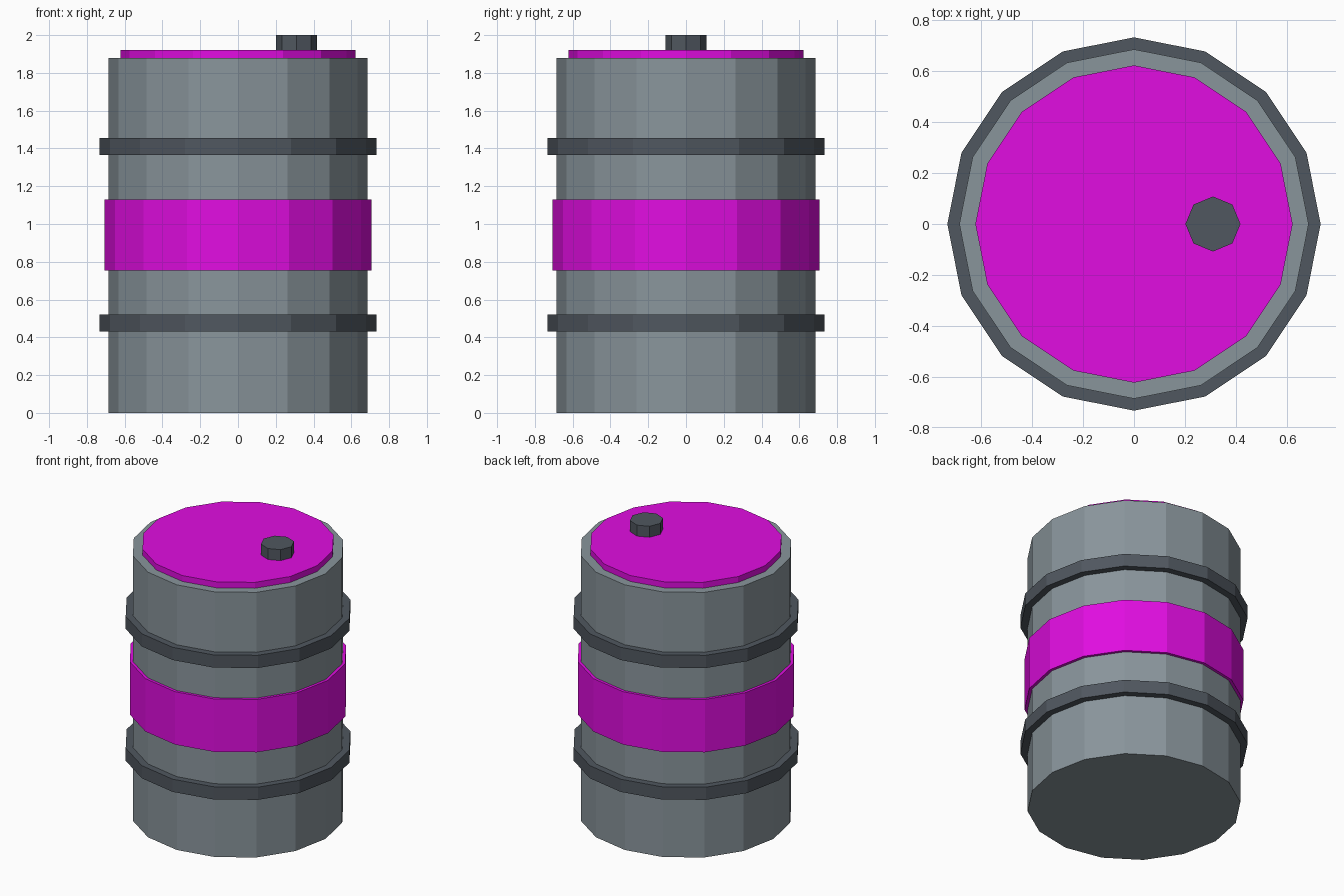
import bpy

cube = bpy.data.objects.get("Cube")
if cube:
    bpy.data.objects.remove(cube, do_unlink=True)


def material(name, color):
    m = bpy.data.materials.new(name)
    m.use_nodes = True
    m.diffuse_color = (*color, 1)
    m.node_tree.nodes["Principled BSDF"].inputs["Base Color"].default_value = (*color, 1)
    return m


steel = material("steel_grey", (0.25, 0.30, 0.33))
dark = material("dark_grey", (0.08, 0.095, 0.115))
magenta = material("magenta", (0.75, 0.004, 0.75))


def drum(name, radius, bottom, top, mat, sides=16, x=0.0):
    """Flat-shaded upright prism between two heights."""
    bpy.ops.mesh.primitive_cylinder_add(
        vertices=sides, radius=radius, depth=top - bottom,
        location=(x, 0, (bottom + top) / 2))
    ob = bpy.context.object
    ob.name = ob.data.name = name
    ob.data.materials.append(mat)
    return ob


# Barrel shell and painted middle band
drum("barrel_body", 0.686, 0.0, 1.88, steel)
drum("middle_band", 0.706, 0.755, 1.13, magenta)

# Reinforcing hoops
for name, z in (("lower_hoop", 0.43), ("upper_hoop", 1.365)):
    drum(name, 0.733, z, z + 0.09, dark)

# Lid and off-centre filler cap
drum("lid", 0.623, 1.88, 1.922, magenta)
drum("filler_cap", 0.108, 1.922, 2.0, dark, sides=8, x=0.31)
